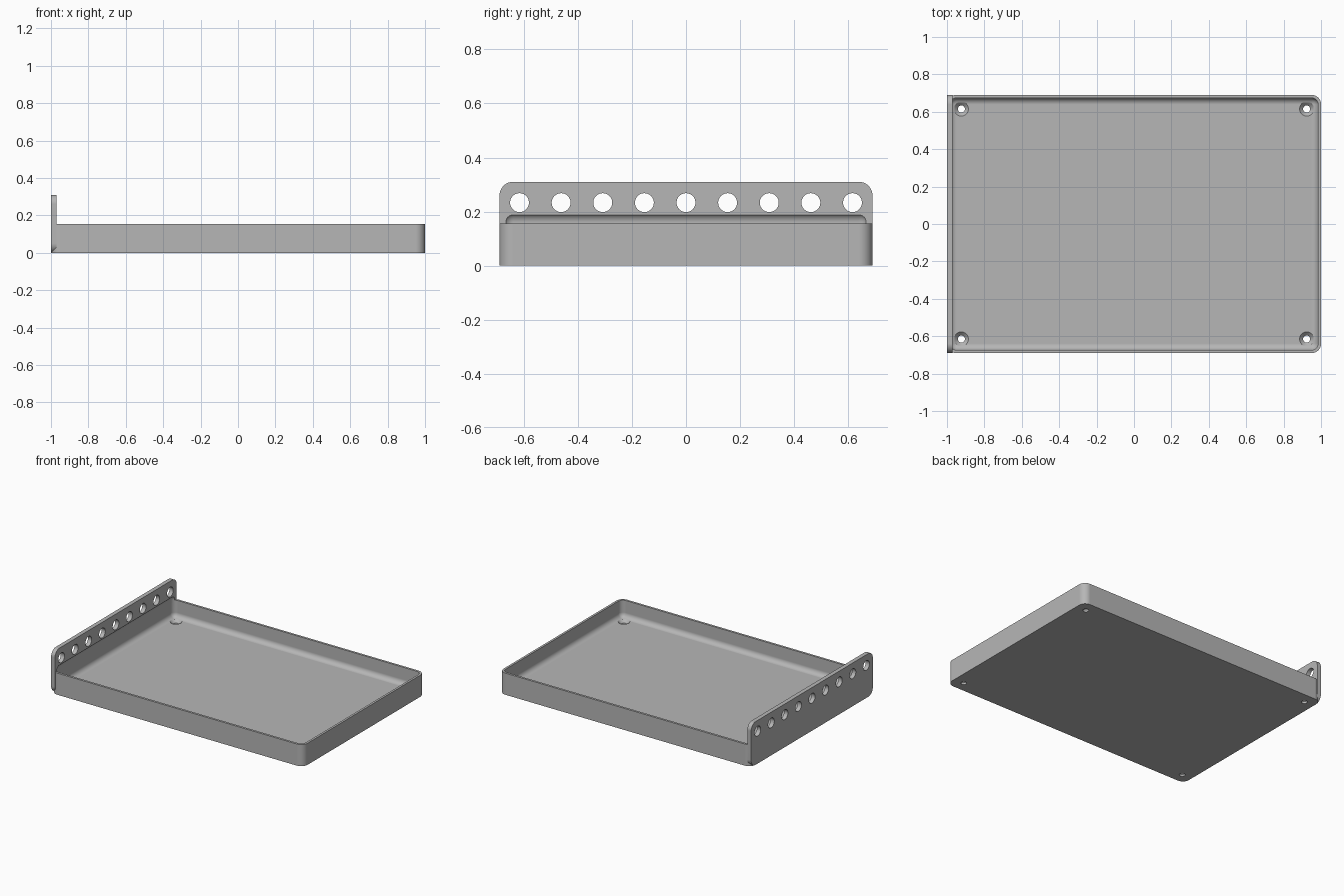
import bpy, bmesh, math
from mathutils import Matrix

if "Cube" in bpy.data.objects:
    bpy.data.objects.remove(bpy.data.objects["Cube"], do_unlink=True)

HALF_X, HALF_Y = 1.0, 0.69      # outer half sizes
TRAY_H, PLATE_H = 0.155, 0.31
PLATE_T, WALL, FLOOR = 0.03, 0.016, 0.033
CORNER, FILLET = 0.05, 0.035

grey = bpy.data.materials.new("plain grey")
grey.use_nodes = True
grey.diffuse_color = (0.47, 0.47, 0.47, 1)
grey.node_tree.nodes["Principled BSDF"].inputs["Base Color"].default_value = (0.47, 0.47, 0.47, 1)


def make(name, bm):
    mesh = bpy.data.meshes.new(name)
    bm.to_mesh(mesh)
    bm.free()
    mesh.materials.append(grey)
    obj = bpy.data.objects.new(name, mesh)
    bpy.context.collection.objects.link(obj)
    return obj


def rounded_box(name, low, high, radius, axis=None):
    """Box with edges rounded along one axis, or all edges when axis is None."""
    bm = bmesh.new()
    bmesh.ops.create_cube(bm, size=1)
    for v in bm.verts:
        for i in range(3):
            v.co[i] = low[i] if v.co[i] < 0 else high[i]
    edges = [e for e in bm.edges
             if axis is None or abs((e.verts[0].co - e.verts[1].co)[axis]) > 1e-5]
    bmesh.ops.bevel(bm, geom=edges, offset=radius, segments=8, profile=0.5, affect='EDGES')
    return make(name, bm)


def add_cone(bm, r1, r2, depth, matrix):
    bmesh.ops.create_cone(bm, cap_ends=True, segments=40, radius1=r1, radius2=r2,
                          depth=depth, matrix=matrix)


def combine(target, other, operation):
    mod = target.modifiers.new(operation.lower(), 'BOOLEAN')
    mod.operation, mod.solver, mod.object = operation, 'EXACT', other
    bpy.context.view_layer.objects.active = target
    bpy.ops.object.modifier_apply(modifier=mod.name)
    bpy.data.objects.remove(other, do_unlink=True)


# Tray body joined to the tall end plate
tray = rounded_box("tray", (-HALF_X, -HALF_Y, 0), (HALF_X, HALF_Y, TRAY_H), CORNER, axis=2)
plate = rounded_box("end_plate", (-HALF_X, -HALF_Y, 0),
                    (-HALF_X + PLATE_T, HALF_Y, PLATE_H), CORNER, axis=0)
combine(tray, plate, 'UNION')

# Filleted cavity, slightly undercutting the end plate
cavity = rounded_box("cavity_cutter", (WALL - HALF_X, WALL - HALF_Y, FLOOR),
                     (HALF_X - WALL, HALF_Y - WALL, 0.195), FILLET)
combine(tray, cavity, 'DIFFERENCE')

# Row of holes through the end plate
bm = bmesh.new()
for i in range(-4, 5):
    add_cone(bm, 0.035, 0.035, 0.2,
             Matrix.Translation((-HALF_X, i * 0.154, 0.233)) @ Matrix.Rotation(math.pi / 2, 4, 'Y'))
combine(tray, make("plate_hole_cutter", bm), 'DIFFERENCE')

# Countersunk screw holes in the floor corners
for sx in (-1, 1):
    for sy in (-1, 1):
        spot = (sx * 0.923, sy * 0.615)
        bm = bmesh.new()
        add_cone(bm, 0.019, 0.019, 0.1, Matrix.Translation((*spot, 0)))
        combine(tray, make("screw_hole_cutter", bm), 'DIFFERENCE')
        bm = bmesh.new()
        add_cone(bm, 0.018, 0.040, 0.022, Matrix.Translation((*spot, FLOOR - 0.009)))
        combine(tray, make("countersink_cutter", bm), 'DIFFERENCE')

# Smooth fillets, keep flat faces flat
bpy.ops.object.select_all(action='DESELECT')
tray.select_set(True)
bpy.context.view_layer.objects.active = tray
bpy.ops.object.shade_smooth_by_angle(angle=math.radians(30))
weighted = tray.modifiers.new("weighted_normals", 'WEIGHTED_NORMAL')
weighted.keep_sharp = True
